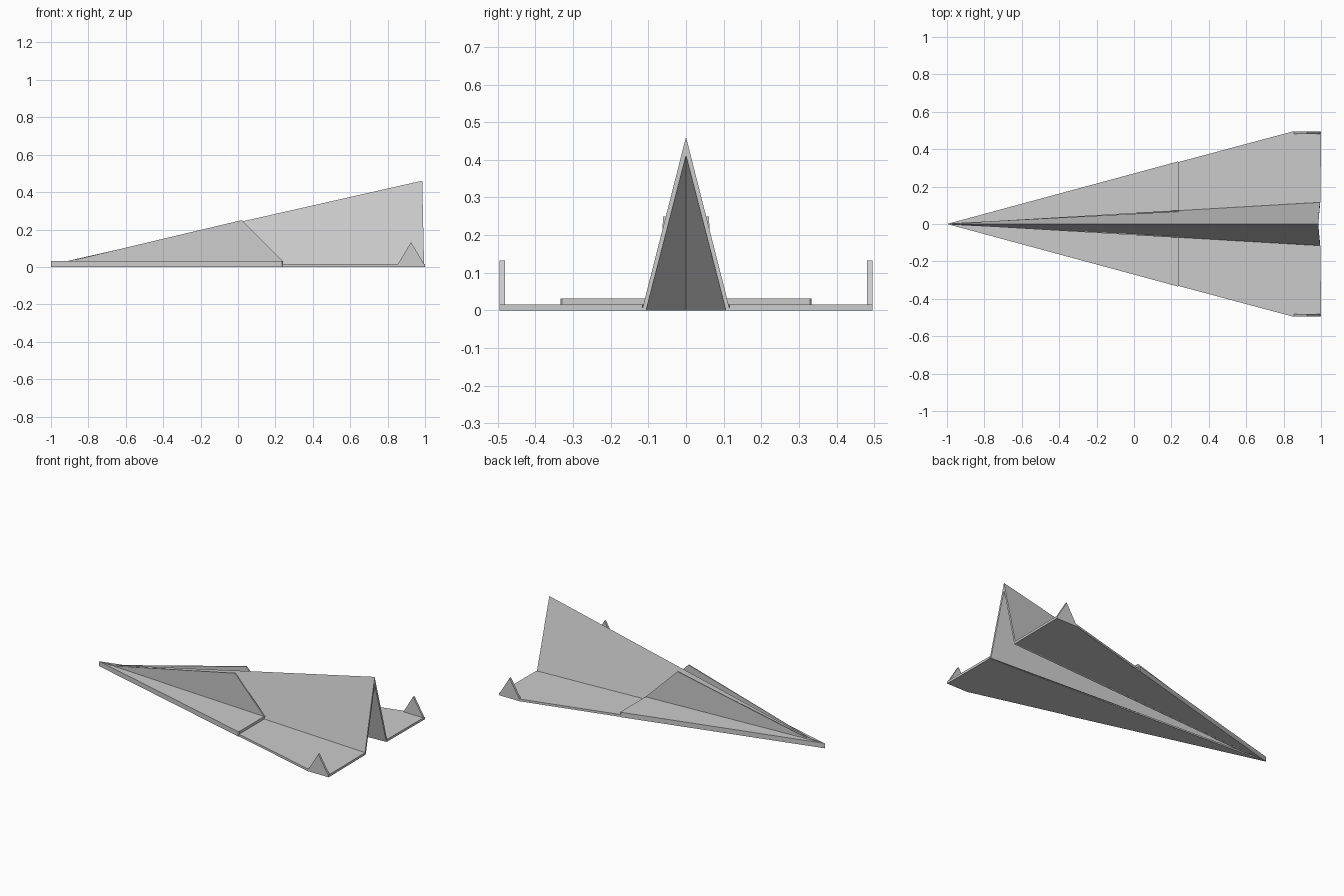
import bpy, bmesh
from mathutils import Vector

if "Cube" in bpy.data.objects:
    bpy.data.objects.remove(bpy.data.objects["Cube"])


def finish(name, bm):
    """Make an object from one half and mirror it across the centre line."""
    bmesh.ops.recalc_face_normals(bm, faces=bm.faces)
    mesh = bpy.data.meshes.new(name)
    bm.to_mesh(mesh)
    bm.free()
    obj = bpy.data.objects.new(name, mesh)
    bpy.context.collection.objects.link(obj)
    mirror = obj.modifiers.new("mirror", 'MIRROR')
    mirror.use_axis = (False, True, False)
    mirror.merge_threshold = 0.0005
    return obj


def sheet(name, outline, offset):
    """Flat outline thickened along an offset vector."""
    bm = bmesh.new()
    face = bm.faces.new([bm.verts.new(p) for p in outline])
    ext = bmesh.ops.extrude_face_region(bm, geom=[face], use_keep_orig=True)
    moved = [g for g in ext["geom"] if isinstance(g, bmesh.types.BMVert)]
    bmesh.ops.translate(bm, verts=moved, vec=Vector(offset))
    return finish(name, bm)


def root(x):
    """Half width of the central fold where it meets the wing."""
    return 0.117 * (x + 1) / 2


# wing panels
sheet("wing", [(-1, 0, 0), (0.85, 0.495, 0), (1, 0.495, 0), (0.997, root(0.98), 0)],
      (0, 0, 0.015))

# upturned wing tips
sheet("wing_tip", [(0.855, 0.495, 0), (0.855, 0.495, 0.015), (0.925, 0.495, 0.132),
                   (1, 0.495, 0.008), (1, 0.495, 0)], (0, -0.014, 0))

# central fold, open underneath and at the back
bm = bmesh.new()
outer = [bm.verts.new(p) for p in [(-1, 0, 0.012), (0.995, 0.117, 0), (0.985, 0, 0.461)]]
inner = [bm.verts.new(p) for p in [(-0.84, 0, 0), (0.995, 0.106, 0), (0.985, 0, 0.411)]]
bm.faces.new(outer)
bm.faces.new(inner[::-1])
for i in (0, 1):
    bm.faces.new([outer[i], outer[i + 1], inner[i + 1], inner[i]])
finish("center_fold", bm)

# second paper layer on the wing, with its folded edge
sheet("front_layer", [(-1, 0, 0.015), (0.235, 0.334, 0.015), (0.24, 0.329, 0.015),
                      (0.24, root(0.24), 0.015)], (0, 0, 0.017))
sheet("folded_edge", [(-1, 0, 0), (0.235, 0.334, 0), (0.24, 0.329, 0), (-0.975, 0, 0)],
      (0, 0, 0.016))

# upright flaps beside the central fold
sheet("upright_flap", [(x, root(x) + 0.001, z) for x, z in
                       [(-1, 0.008), (0.02, 0.25), (0.24, 0.032), (0.24, 0.01)]],
      (0, -0.008, 0)).data.update()
flap = bpy.data.objects["upright_flap"].data
for v in flap.vertices:
    v.co.y = max(v.co.y, 0)
